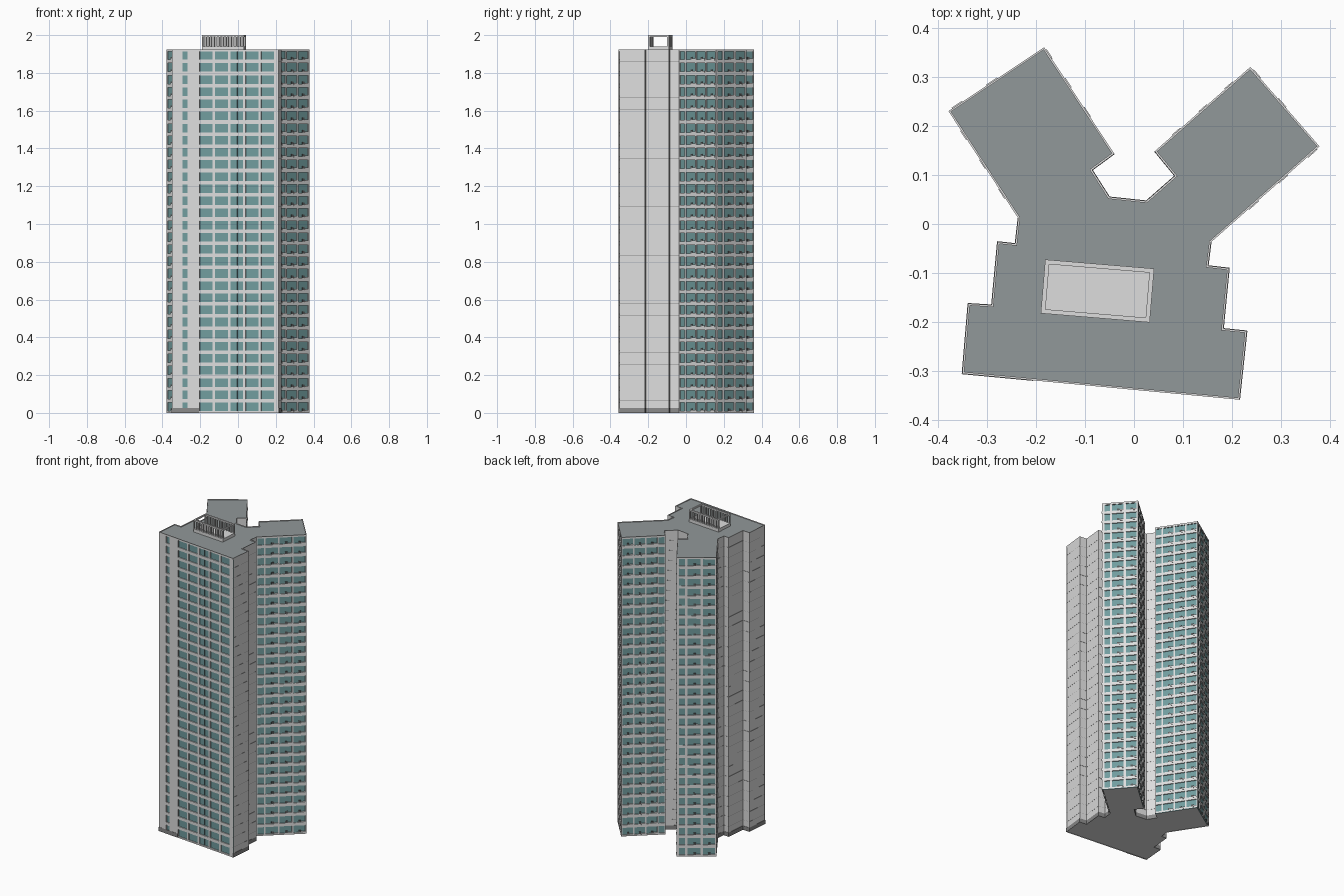
import bpy, bmesh, math
from mathutils import Vector as V

if "Cube" in bpy.data.objects:
    bpy.data.objects.remove(bpy.data.objects["Cube"])

H, FLOORS = 1.925, 30
FH = H / FLOORS

def material(name, col):
    m = bpy.data.materials.new(name)
    m.diffuse_color = (*col, 1)
    m.use_nodes = True
    m.node_tree.nodes["Principled BSDF"].inputs["Base Color"].default_value = m.diffuse_color
    return m

LIGHT = material("light grey concrete", (0.73, 0.73, 0.73))
ROOF = material("roof grey", (0.285, 0.315, 0.32))
GLASS = material("teal glass", (0.165, 0.335, 0.345))
DARK = material("dark grey", (0.10, 0.105, 0.105))
BASE = material("base grey", (0.25, 0.25, 0.25))

# Footprint, counter-clockwise from the front left corner
FOOT = [V(p) for p in [
    (-.35, -.305), (.215, -.358), (.23, -.218), (.182, -.213), (.194, -.09), (.151, -.085),
    (.157, -.037), (.378, .158), (.237, .32), (.042, .148), (.083, .098), (.025, .047),
    (-.05, .055), (-.085, .11), (-.04, .143), (-.183, .36), (-.378, .23), (-.236, .012),
    (-.242, -.04), (-.278, -.036), (-.29, -.165), (-.338, -.162)]]
N = len(FOOT)

# Glazed walls: edge index -> window bays as fractions of the wall length
LONG = [(.02, .155), (.185, .435), (.465, .705), (.735, .975)]
REV = [(1 - b, 1 - a) for a, b in reversed(LONG)]
END = [(.07, .22), (.28, .60), (.66, .96)]
BAYS = {0: [(.098, .145), (.257, .379), (.403, .524), (.548, .668), (.692, .813), (.837, .955)],
        6: LONG, 7: END, 8: REV, 14: LONG, 15: END, 16: REV}
RECESS = 0.006
HALF_BAND = 0.0095

def edge(i):
    p, q = FOOT[i], FOOT[(i + 1) % N]
    t = (q - p).normalized()
    return p, t, V((t.y, -t.x)), (q - p).length

def add_box(bm, p, t, n, s, d, z):
    """Box along a wall: s = span along it, d = depth outwards, z = heights."""
    vs = [bm.verts.new((*(p + t * a + n * b), c)) for c in z for a, b in
          ((s[0], d[0]), (s[0], d[1]), (s[1], d[1]), (s[1], d[0]))]
    for f in ((0, 1, 2, 3), (7, 6, 5, 4), (0, 4, 5, 1), (1, 5, 6, 2), (2, 6, 7, 3), (3, 7, 4, 0)):
        bm.faces.new([vs[k] for k in f])

def prism(bm, pts, z0, z1):
    lo = [bm.verts.new((*p, z0)) for p in pts]
    hi = [bm.verts.new((*p, z1)) for p in pts]
    faces = [bm.faces.new((lo[i], lo[(i + 1) % len(pts)], hi[(i + 1) % len(pts)], hi[i]))
             for i in range(len(pts))]
    return faces, bm.faces.new(lo[::-1]), bm.faces.new(hi)

def finish(bm, name, *mats, recalc=True):
    if recalc:
        bmesh.ops.recalc_face_normals(bm, faces=bm.faces[:])
    me = bpy.data.meshes.new(name)
    bm.to_mesh(me)
    bm.free()
    for m in mats:
        me.materials.append(m)
    ob = bpy.data.objects.new(name, me)
    bpy.context.collection.objects.link(ob)
    return ob

def inset_foot(dist):
    """Move every edge inwards by its own distance and intersect neighbours."""
    out = []
    for i in range(N):
        p0, t0, n0, _ = edge((i - 1) % N)
        p1, t1, n1, _ = edge(i)
        a, b = p0 - n0 * dist((i - 1) % N), p1 - n1 * dist(i)
        out.append(a + t0 * ((b - a).cross(t1) / t0.cross(t1)))
    return out

def facade_grid(bm, i, bays):
    """One connected wall sheet with window openings and their reveals."""
    p, t, n, L = edge(i)
    ss = [0] + [x * L for b in bays for x in b] + [L]
    zs = [0]
    for f in range(FLOORS):
        zs += [f * FH + HALF_BAND, (f + 1) * FH - HALF_BAND]
    zs.append(H)
    front = [[bm.verts.new((*(p + t * s), z)) for s in ss] for z in zs]
    for r in range(len(zs) - 1):
        for c in range(len(ss) - 1):
            ring = [front[r][c], front[r][c + 1], front[r + 1][c + 1], front[r + 1][c]]
            if r % 2 and c % 2:
                back = [bm.verts.new(v.co - V((n.x, n.y, 0)) * RECESS) for v in ring]
                for k in range(4):
                    m = (k + 1) % 4
                    bm.faces.new((ring[k], ring[m], back[m], back[k]))
            else:
                bm.faces.new(ring)

# Tower core: concrete walls, glass planes set back on the glazed walls
bm = bmesh.new()
sides, bottom, top = prism(bm, inset_foot(lambda i: RECESS if i in BAYS else 0), 0, H - 0.01)
for i in BAYS:
    sides[i].material_index = 1
top.material_index = 2
finish(bm, "tower_core", LIGHT, GLASS, ROOF)

# Roof deck inside the parapet
bm = bmesh.new()
prism(bm, inset_foot(lambda i: 0.003), H - 0.012, H - 0.004)
finish(bm, "roof_deck", ROOF)

# Parapet rim: a mitred ring
bm = bmesh.new()
inner = inset_foot(lambda i: 0.004)
rings = [[bm.verts.new((*q, z)) for q in pts]
         for pts, z in ((FOOT, H - 0.011), (FOOT, H), (inner, H), (inner, H - 0.011))]
for a in range(4):
    for i in range(N):
        j, b = (i + 1) % N, (a + 1) % 4
        bm.faces.new((rings[a][i], rings[a][j], rings[b][j], rings[b][i]))
finish(bm, "parapet", LIGHT)

# Glazed walls: concrete grid, front frames, sills and cooling units
walls, sills, frames, units = (bmesh.new() for _ in range(4))
for i, bays in BAYS.items():
    p, t, n, L = edge(i)
    facade_grid(walls, i, bays)
    if i == 0:
        # Two dark vertical frames on the front
        for s in (bays[1][0] * L, (bays[3][0] + .06) * L):
            add_box(frames, p, t, n, (s, s + 0.002), (-RECESS, -0.003), (0.01, H - 0.012))
        continue
    for a, b in bays:
        w = (b - a) * L
        m = a * L + w * 0.45
        if w < 0.045:
            continue
        for f in range(FLOORS):
            z = f * FH + HALF_BAND
            add_box(units, p, t, n, (m, m + w * 0.2), (-RECESS, -0.002), (z, z + 0.013))
            add_box(sills, p, t, n, (a * L + w * 0.65, b * L), (-RECESS, 0.002), (z - 0.005, z + 0.005))
finish(walls, "facade_walls", LIGHT, recalc=False)
finish(sills, "window_sills", LIGHT)
finish(frames, "front_window_frames", DARK)
finish(units, "cooling_units", DARK)

# Plain walls: hairline panel joints at each floor and a grey plinth
joints, plinth = bmesh.new(), bmesh.new()
for i in range(N):
    p, t, n, L = edge(i)
    if i in BAYS:
        if i == 0:
            add_box(plinth, p, t, n, (0, L * 0.255), (-0.002, 0.001), (0, 0.026))
        continue
    add_box(plinth, p, t, n, (0, L), (-0.002, 0.001), (0, 0.026))
    for f in range(1, FLOORS):
        add_box(joints, p, t, n, (0, L), (-0.001, 0.0005), (f * FH, f * FH + 0.001))
finish(joints, "panel_joints", BASE)
finish(plinth, "plinth", BASE)

# Rooftop enclosure: floor slab, top ring and two rows of slats
o, c = V((-.19, -.182)), V((.032, -.2005))
t = (c - o).normalized()
n = V((-t.y, t.x))
W, D = (c - o).length, 0.110
Z0, Z1 = H - 0.006, 2.0
bm = bmesh.new()
add_box(bm, o, t, n, (0, W), (0, D), (Z0, Z0 + 0.022))
for s, d in (((0, W), (0, .009)), ((0, W), (D - .009, D)),
             ((0, .009), (.009, D - .009)), ((W - .009, W), (.009, D - .009))):
    add_box(bm, o, t, n, s, d, (Z1 - 0.009, Z1))
finish(bm, "rooftop_slab_and_ring", LIGHT)
bm = bmesh.new()
SLATS = 13
for k in range(SLATS):
    s = k * (W - 0.006) / (SLATS - 1)
    for d in (0, D - 0.009):
        add_box(bm, o, t, n, (s, s + 0.006), (d, d + 0.009), (Z0 + 0.02, Z1 - 0.008))
finish(bm, "rooftop_slats", LIGHT)
